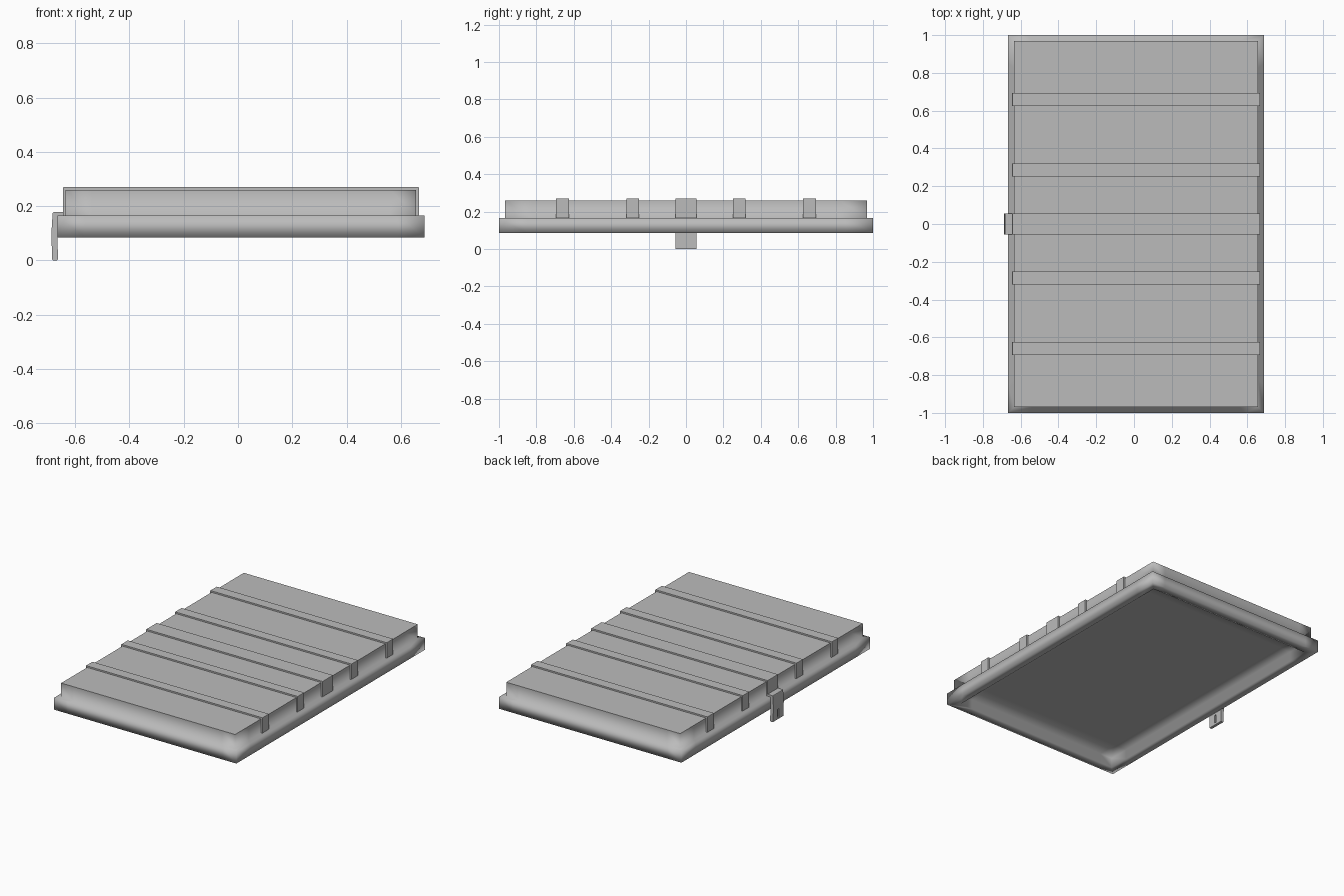
import bpy, bmesh
from mathutils import Matrix

cube = bpy.data.objects.get("Cube")
if cube:
    bpy.data.objects.remove(cube, do_unlink=True)

grey = bpy.data.materials.new("plain grey")
grey.use_nodes = True
grey.diffuse_color = (0.5, 0.5, 0.5, 1)
grey.node_tree.nodes["Principled BSDF"].inputs["Base Color"].default_value = (0.5, 0.5, 0.5, 1)

CX, HX, HY = 0.011, 0.677, 1.0      # lid centre and half sizes


def finish(bm, name, smooth=False):
    bmesh.ops.recalc_face_normals(bm, faces=bm.faces)
    for f in bm.faces:
        f.smooth = smooth
    mesh = bpy.data.meshes.new(name)
    bm.to_mesh(mesh)
    bm.free()
    mesh.materials.append(grey)
    obj = bpy.data.objects.new(name, mesh)
    bpy.context.collection.objects.link(obj)
    return obj


def prism(name, profile, y0, y1, bevel):
    """Extrude an x-z outline from y0 to y1 and soften its bends."""
    bm = bmesh.new()
    face = bm.faces.new([bm.verts.new((x, y0, z)) for x, z in profile])
    out = bmesh.ops.extrude_face_region(bm, geom=[face])
    verts = [g for g in out["geom"] if isinstance(g, bmesh.types.BMVert)]
    bmesh.ops.translate(bm, verts=verts, vec=(0, y1 - y0, 0))
    edges = [e for e in bm.edges if abs(e.verts[0].co.y - e.verts[1].co.y) > 0.01]
    bmesh.ops.bevel(bm, geom=edges, offset=bevel, segments=2, affect='EDGES', profile=0.5)
    return finish(bm, name)


# Hollow lid: stepped rings from the top panel, around the rim, into the cavity
def ring_position(u, v, inset, z):
    return (CX + u * (HX - inset), v * (HY - inset), z)


def panel(bm, inset, z):
    verts = bmesh.ops.create_grid(bm, x_segments=4, y_segments=4, size=1)["verts"]
    # Move the inner grid lines towards the border
    spread = lambda a: a * 1.7 if abs(a) < 0.6 else a
    coords = {v: (spread(v.co.x), spread(v.co.y)) for v in verts}
    for v, (a, b) in coords.items():
        v.co = ring_position(a, b, inset, z)
    return coords


rings = [(0.031, 0.165), (0, 0.165), (0, 0.085), (0.06, 0.085), (0.06, 0.15)]
bm = bmesh.new()
coords = panel(bm, 0.031, 0.26)
loop = [e for e in bm.edges if e.is_boundary]
for e in loop:
    e.smooth = False
for inset, z in rings:
    previous = {v: coords[v] for e in loop for v in e.verts}
    new = {v: bm.verts.new(ring_position(*uv, inset, z)) for v, uv in previous.items()}
    next_loop = []
    for e in loop:
        a, b = e.verts
        bm.faces.new((a, b, new[b], new[a]))
        next_loop.append(bm.edges.get((new[a], new[b])))
    for v, uv in previous.items():
        coords[new[v]] = uv
    loop = next_loop
panel(bm, *rings[-1])
bmesh.ops.remove_doubles(bm, verts=bm.verts, dist=0.0005)
finish(bm, "lid", smooth=True)

# Straps folded over the raised panel
left, right, top, foot = -0.645, 0.667, 0.27, 0.165
t = 0.012
strap = [(left, foot), (left, top), (right, top), (right, foot),
         (right - t, foot), (right - t, top - t), (left + t, top - t), (left + t, foot)]
prism("centre_strap", strap, -0.055, 0.055, 0.003)
for side, word in ((-1, "front"), (1, "back")):
    for y, place in ((0.285, "inner"), (0.66, "outer")):
        prism(f"{word}_{place}_strap", strap, side * y - 0.034, side * y + 0.034, 0.003)

# Hasp hanging over the edge from the centre strap
hasp = prism("hasp", [(-0.64, 0.165), (-0.64, 0.178), (-0.683, 0.178), (-0.688, 0.1),
                      (-0.685, 0.0), (-0.664, 0.0), (-0.666, 0.165)],
             -0.055, 0.055, 0.004)

# Keyhole slots sunk into both faces of the hasp
bm = bmesh.new()
for x in (-0.69, -0.66):
    bmesh.ops.create_cube(bm, size=1, matrix=Matrix.Translation((x, 0, 0.042))
                          @ Matrix.Diagonal((0.022, 0.016, 0.056, 1)))
cutter = finish(bm, "keyhole_cutter")
cutter.hide_render = True
cutter.hide_viewport = True
cut = hasp.modifiers.new("keyhole", 'BOOLEAN')
cut.operation = 'DIFFERENCE'
cut.object = cutter
